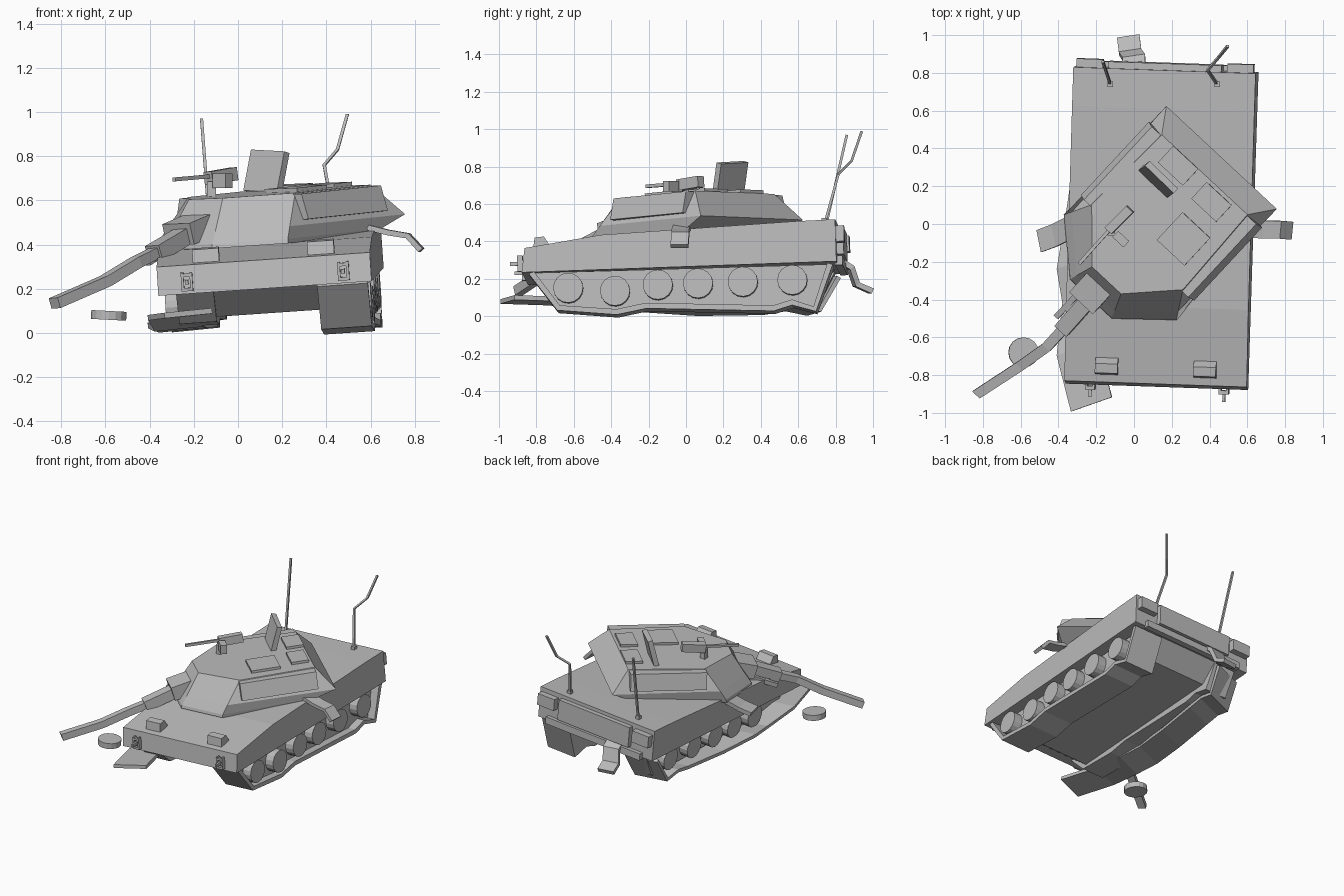
import bpy
import bmesh
from math import radians
from mathutils import Matrix, Vector

if "Cube" in bpy.data.objects:
    bpy.data.objects.remove(bpy.data.objects["Cube"], do_unlink=True)

grey = bpy.data.materials.new("plain grey")
grey.use_nodes = True
colour = (0.5, 0.5, 0.5, 1)
grey.diffuse_color = colour
grey.node_tree.nodes["Principled BSDF"].inputs["Base Color"].default_value = colour

# Shared frames: the hull is tilted, the turret is turned on top of it
tilt = Matrix.Rotation(radians(-4), 4, 'Y') @ Matrix.Rotation(radians(1.9), 4, 'X')
world = Matrix.Identity(4)
hull = Matrix.Translation((0.15, -0.003, 0.232)) @ tilt @ Matrix.Rotation(radians(-2), 4, 'Z')
turret = Matrix.Translation((0.167, 0.03, 0.44)) @ tilt @ Matrix.Rotation(radians(-43), 4, 'Z')


def finish(name, bm, frame):
    bmesh.ops.recalc_face_normals(bm, faces=bm.faces)
    mesh = bpy.data.meshes.new(name)
    bm.to_mesh(mesh)
    bm.free()
    mesh.materials.append(grey)
    obj = bpy.data.objects.new(name, mesh)
    bpy.context.collection.objects.link(obj)
    obj.matrix_world = frame
    return obj


def loft(name, rings, frame):
    """Join rings of equal point count and cap both ends."""
    bm = bmesh.new()
    loops = [[bm.verts.new(p) for p in ring] for ring in rings]
    count = len(loops[0])
    for low, high in zip(loops, loops[1:]):
        for i in range(count):
            j = (i + 1) % count
            bm.faces.new((low[i], low[j], high[j], high[i]))
    bm.faces.new(loops[0])
    bm.faces.new(loops[-1])
    return finish(name, bm, frame)


def prism(name, profile, half, frame):
    return loft(name, [[(x, y, z) for y, z in profile] for x in (-half, half)], frame)


def box(name, centre, size, frame, turn=world):
    bm = bmesh.new()
    local = Matrix.Translation(centre) @ turn @ Matrix.Diagonal((*size, 1))
    bmesh.ops.create_cube(bm, size=1, matrix=local)
    return finish(name, bm, frame)


def disc(name, centre, radius, depth, frame, turn):
    bm = bmesh.new()
    bmesh.ops.create_cone(bm, cap_ends=True, segments=16, radius1=radius, radius2=radius,
                          depth=depth, matrix=Matrix.Translation(centre) @ turn)
    return finish(name, bm, frame)


def strip(name, path, side, width, thick, frame=world):
    """Sweep a rectangular section along a bent path."""
    pts = [Vector(p) for p in path]
    side = Vector(side).normalized()
    rings = []
    for i, p in enumerate(pts):
        ends = []
        if i > 0:
            ends.append((p - pts[i - 1]).normalized())
        if i < len(pts) - 1:
            ends.append((pts[i + 1] - p).normalized())
        along = sum(ends, Vector()).normalized()
        up = along.cross(side).normalized()
        w, t = side * width / 2, up * thick / 2
        rings.append([p + w + t, p + w - t, p - w - t, p - w + t])
    return loft(name, rings, frame)


# Hull: upper body with sloping deck, and the narrower belly
prism("upper_hull", [(-.86, 0), (-.84, .13), (-.43, .186), (.62, .222), (.825, .225), (.825, 0)],
      .484, hull)
prism("belly", [(-.8, .01), (-.64, -.12), (.66, -.12), (.8, .01)], .25, hull)

# Running gear: wheels standing out of a solid wall inside each track
run = [(-.81, 0), (-.67, -.195), (-.36, -.228), (-.2, -.2),
       (.48, -.238), (.58, -.21), (.7, -.25), (.79, -.01)]
axle = Matrix.Rotation(radians(90), 4, 'Y')
for label, sx, lift, depth in (("left", 1, -.09, .97), ("right", -1, -.07, .72)):
    prism("track_wall_" + label, [(y, z * depth) for y, z in run], .085,
          hull @ Matrix.Translation((sx * .32, 0, 0)))
    for y in (-.615, -.365, -.135, .08, .32, .585):
        fallen = y < -.6 and sx < 0
        sag = .025 if y == -.365 and sx > 0 else 0
        if not fallen:
            disc("wheel_" + label, (sx * .425, y, lift - sag), .08, .09, hull, axle)
disc("loose_wheel", (-.585, -.68, .08), .08, .04, world, Matrix.Rotation(radians(3), 4, 'Y'))

strip("left_track", [(.35, y, z) for y, z in run], (1, 0, 0), .23, .03, hull)
strip("thrown_right_track",
      [(-.225, -.955, .09), (-.3, -.66, .08), (-.27, -.38, .03), (-.3, -.2, .045),
       (-.25, .1, .025), (-.2, .45, .03), (-.2, .57, .05), (-.19, .68, .025), (-.18, .78, .2)],
      (1, .35, .1), .23, .025)

# Front fittings: wedge lamps on the deck and tow shackles on the nose
for x in (-.26, .262):
    prism("deck_lamp", [(-.8, .13), (-.79, .195), (-.74, .2), (-.71, .15)], .06,
          hull @ Matrix.Translation((x, 0, 0)))
for x in (-.35, .36):
    for dx in (-.02, .02):
        box("shackle_post", (x + dx, -.87, .055), (.012, .03, .085), hull)
    for dz in (.02, .085):
        box("shackle_bar", (x, -.875, dz), (.04, .02, .015), hull)
    box("shackle_pin", (x, -.895, .055), (.015, .06, .02), hull)

# Rear fittings
for sx in (-1, 1):
    box("rear_lamp", (sx * .4, .845, .15), (.14, .05, .085), hull)
box("rear_panel", (0, .84, .125), (.6, .04, .15), hull)
box("rear_bumper", (0, .835, .01), (.8, .04, .05), hull)

# Bent sheet metal hanging off the hull
strip("rear_flap", [(0, .83, .29), (0, .88, .26), (-.02, .91, .17), (-.03, .99, .135)],
      (1, .15, 0), .12, .03)
strip("left_flap", [(.58, -.02, .48), (.68, -.03, .455), (.77, -.03, .44), (.83, -.035, .375)],
      (.1, 1, 0), .095, .025)
strip("right_flap", [(-.34, -.02, .38), (-.42, -.06, .33), (-.5, -.09, .3)],
      (-.2, 1, 0), .12, .03)


# Turret: four mirrored levels with an overhanging rear
def level(z, rear, cheek, nose):
    half = [rear, cheek, nose]
    return [(x, y, z) for x, y in half] + [(-x, y, z) for x, y in reversed(half)]


loft("turret_body", [
    level(-.02, (.36, .28), (.41, -.355), (.152, -.585)),
    level(0, (.37, .31), (.405, -.35), (.15, -.58)),
    level(.055, (.4, .443), (.385, -.31), (.138, -.54)),
    level(.2, (.31, .325), (.33, -.2), (.105, -.44))], turret)
for sx in (-1, 1):
    section = [(.3, .195), (.378, .195), (.41, .08), (.3, .07)]
    loft("side_bin", [[(sx * x, y, z) for x, z in section] for y in (-.21, .32)], turret)

# Roof hatches, one of them standing open
for spot, size in (((.15, 0), (.2, .2)), ((.125, .245), (.18, .12)), ((-.135, .265), (.18, .12))):
    box("roof_hatch", (*spot, .205), (*size, .025), turret)
box("open_hatch", (-.16, .145, .285), (.21, .035, .19), turret,
    Matrix.Rotation(radians(-17), 4, 'X') @ Matrix.Rotation(radians(4), 4, 'Y'))

# Main gun: drooping mantlet, jacket and a buckled barrel
box("mantlet", (-.02, -.54, .068), (.17, .16, .1), turret, Matrix.Rotation(radians(12), 4, 'X'))
across = (.73, -.68, .06)
strip("gun_jacket", [(-.22, -.38, .455), (-.38, -.56, .36)], across, .085, .075)
strip("gun_barrel", [(-.36, -.54, .37), (-.46, -.65, .32), (-.6, -.75, .235), (-.83, -.9, .135)],
      across, .055, .05)
strip("second_gun", [(-.25, -.32, .42), (-.41, -.49, .32)], across, .03, .03)

# Roof machine gun
box("gun_pedestal", (-.12, -.04, .63), (.04, .04, .11), world)
strip("machine_gun", [(-.135, -.035, .7), (-.02, .08, .72)], across, .05, .06)
strip("machine_gun_barrel", [(-.29, -.21, .695), (-.12, -.02, .71)], across, .018, .018)
box("ammunition_box", (-.07, -.08, .69), (.08, .045, .065), world,
    Matrix.Rotation(radians(-43), 4, 'Z'))

# Aerials, one straight and one buckled
for path in ([(-.125, .74, .45), (-.165, .86, .97)],
             [(.44, .74, .49), (.39, .815, .76), (.45, .885, .83), (.495, .94, .99)]):
    strip("aerial", path, (1, 0, 0), .014, .014)
    foot = Vector(path[0]) + Vector((0, 0, .02))
    box("aerial_foot", foot, (.03, .03, .03), world)
